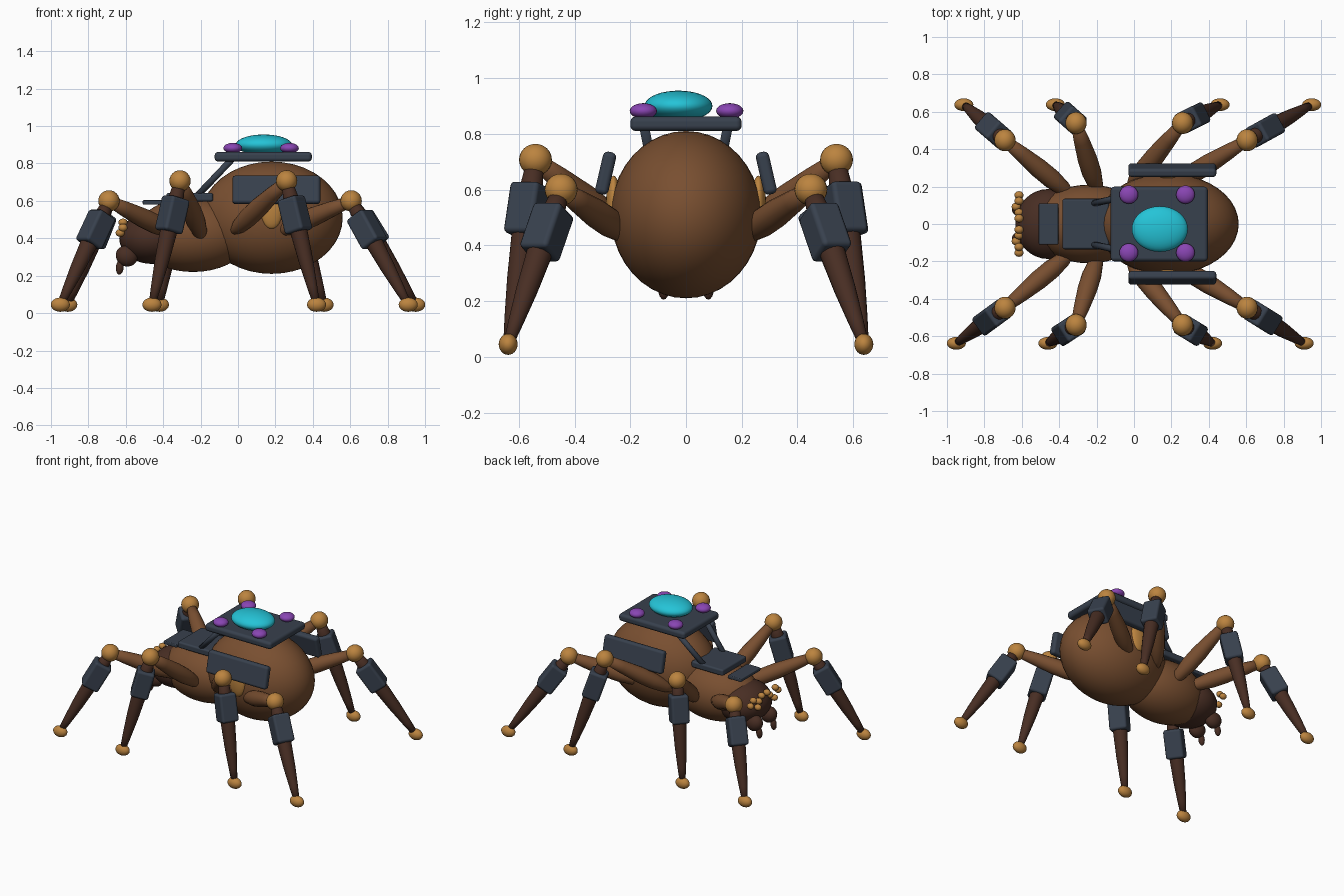
import bpy, bmesh, math
from mathutils import Vector, Matrix

if "Cube" in bpy.data.objects:
    bpy.data.objects.remove(bpy.data.objects["Cube"])


def material(name, rgb):
    m = bpy.data.materials.new(name)
    m.diffuse_color = (*rgb, 1)
    m.use_nodes = True
    m.node_tree.nodes["Principled BSDF"].inputs["Base Color"].default_value = m.diffuse_color
    return m


BROWN = material("brown", (0.19, 0.078, 0.03))
DARK = material("dark brown", (0.065, 0.027, 0.017))
SLATE = material("slate", (0.039, 0.052, 0.075))
GOLD = material("gold", (0.50, 0.23, 0.05))
CYAN = material("cyan", (0.018, 0.55, 0.68))
PURPLE = material("purple", (0.25, 0.06, 0.45))


def finish(bm, name, mat, matrix, bevel=0.0):
    mesh = bpy.data.meshes.new(name)
    bm.to_mesh(mesh)
    bm.free()
    mesh.materials.append(mat)
    ob = bpy.data.objects.new(name, mesh)
    bpy.context.collection.objects.link(ob)
    ob.matrix_world = matrix
    for p in mesh.polygons:
        p.use_smooth = True
    if bevel:
        b = ob.modifiers.new("rounded_edges", 'BEVEL')
        b.width, b.segments = bevel, 3
        b.harden_normals = True
    return ob


def ellipsoid(name, mat, loc, radii, tilt=0.0, seg=24):
    bm = bmesh.new()
    bmesh.ops.create_uvsphere(bm, u_segments=seg, v_segments=seg // 2, radius=1)
    bmesh.ops.scale(bm, vec=radii, verts=bm.verts)
    return finish(bm, name, mat, Matrix.Translation(loc) @ Matrix.Rotation(tilt, 4, 'Y'))


def box(name, mat, size, matrix, bevel):
    bm = bmesh.new()
    bmesh.ops.create_cube(bm, size=1)
    bmesh.ops.scale(bm, vec=size, verts=bm.verts)
    return finish(bm, name, mat, matrix, bevel)


def along(a, b):
    """Matrix at a with its z axis pointing to b."""
    d = b - a
    return Matrix.Translation(a) @ d.to_track_quat('Z', 'Y').to_matrix().to_4x4()


def limb(name, mat, a, b, profile, sides=16):
    """Round limb from a to b; profile lists (fraction, radius)."""
    a, b = Vector(a), Vector(b)
    length = (b - a).length
    bm = bmesh.new()
    rings = [[bm.verts.new((r * math.cos(math.tau * i / sides),
                            r * math.sin(math.tau * i / sides), t * length))
              for i in range(sides)] for t, r in profile]
    for lo, hi in zip(rings, rings[1:]):
        for i in range(sides):
            j = (i + 1) % sides
            bm.faces.new((lo[i], lo[j], hi[j], hi[i]))
    bm.faces.new(rings[0][::-1])
    bm.faces.new(rings[-1])
    return finish(bm, name, mat, along(a, b))


# Body
ellipsoid("abdomen", BROWN, (0.18, 0, 0.51), (0.38, 0.27, 0.30), seg=40)
ellipsoid("thorax", BROWN, (-0.24, 0, 0.42), (0.31, 0.21, 0.20), seg=40)
ellipsoid("head", DARK, (-0.46, 0, 0.40), (0.175, 0.187, 0.137), seg=32)

# Eyes in a shallow arc across the face
for s in (-1, 1):
    for i in range(5):
        y = 0.03 + 0.031 * i
        ellipsoid("eye", GOLD, (-0.615 - (0.015 if i == 2 else 0), s * y, 0.485 - 0.028 * (i % 3)),
                  (0.025, 0.022, 0.021), seg=12)

# Jaws and fangs
for s in (-1, 1):
    ellipsoid("jaw", DARK, (-0.595, s * 0.08, 0.305), (0.06, 0.045, 0.055), 0.5, 20)
    ellipsoid("fang", DARK, (-0.632, s * 0.08, 0.245), (0.021, 0.02, 0.04), 0.1, 16)

# Gold side markings and armour panels
for s in (-1, 1):
    ellipsoid("side_marking", GOLD, (0.18, s * 0.26, 0.55), (0.06, 0.027, 0.10))
    box("side_panel", SLATE, (0.47, 0.048, 0.155),
        Matrix.Translation((0.205, s * 0.288, 0.659)) @ Matrix.Rotation(s * math.radians(13), 4, 'X'), 0.018)

# Back platform with dome and corner lamps
box("platform", SLATE, (0.52, 0.40, 0.052), Matrix.Translation((0.135, 0, 0.836)), 0.02)
ellipsoid("dome", CYAN, (0.138, -0.027, 0.90), (0.15, 0.122, 0.055), seg=36)
for x in (-0.028, 0.275):
    for y in (-0.153, 0.157):
        ellipsoid("corner_lamp", PURPLE, (x, y, 0.882), (0.05, 0.049, 0.028))

# Thorax plates and platform struts
box("thorax_plate", SLATE, (0.25, 0.27, 0.045), Matrix.Translation((-0.258, 0, 0.62)), 0.012)
box("head_plate", SLATE, (0.105, 0.22, 0.024), Matrix.Translation((-0.457, 0, 0.592)), 0.006)
for s in (-1, 1):
    limb("strut", SLATE, (-0.22, s * 0.11, 0.625), (-0.03, s * 0.15, 0.825),
         [(0, 0.018), (1, 0.018)], 12)

# Legs: hip, knee and foot (y mirrored; feet shift along x per side)
UPPER = [(0, 0.008), (0.03, 0.022), (0.12, 0.04), (0.3, 0.052), (0.5, 0.052), (0.75, 0.042), (1, 0.028)]
LOWER = [(0, 0.03), (0.15, 0.042), (0.4, 0.047), (0.65, 0.039), (0.85, 0.028), (1, 0.018)]
LEGS = [((-0.33, 0.15, 0.42), (-0.69, 0.448, 0.60), -0.93),
        ((-0.19, 0.16, 0.40), (-0.31, 0.54, 0.707), -0.44),
        ((-0.03, 0.19, 0.43), (0.26, 0.54, 0.707), 0.44),
        ((0.20, 0.20, 0.43), (0.605, 0.448, 0.60), 0.93)]
for hip, knee, foot_x in LEGS:
    for s in (-1, 1):
        h = Vector((hip[0], s * hip[1], hip[2]))
        k = Vector((knee[0], s * knee[1], knee[2]))
        f = Vector((foot_x + s * 0.02, s * 0.638, 0.045))
        limb("upper_leg", BROWN, h, k, UPPER)
        limb("lower_leg", DARK, k, f, LOWER)
        ellipsoid("knee", GOLD, k, (0.057, 0.059, 0.057))
        ellipsoid("foot", GOLD, f, (0.051, 0.034, 0.038))
        box("shin_guard", SLATE, (0.118, 0.118, 0.19),
            along(k.lerp(f, 0.275), f), 0.017)
